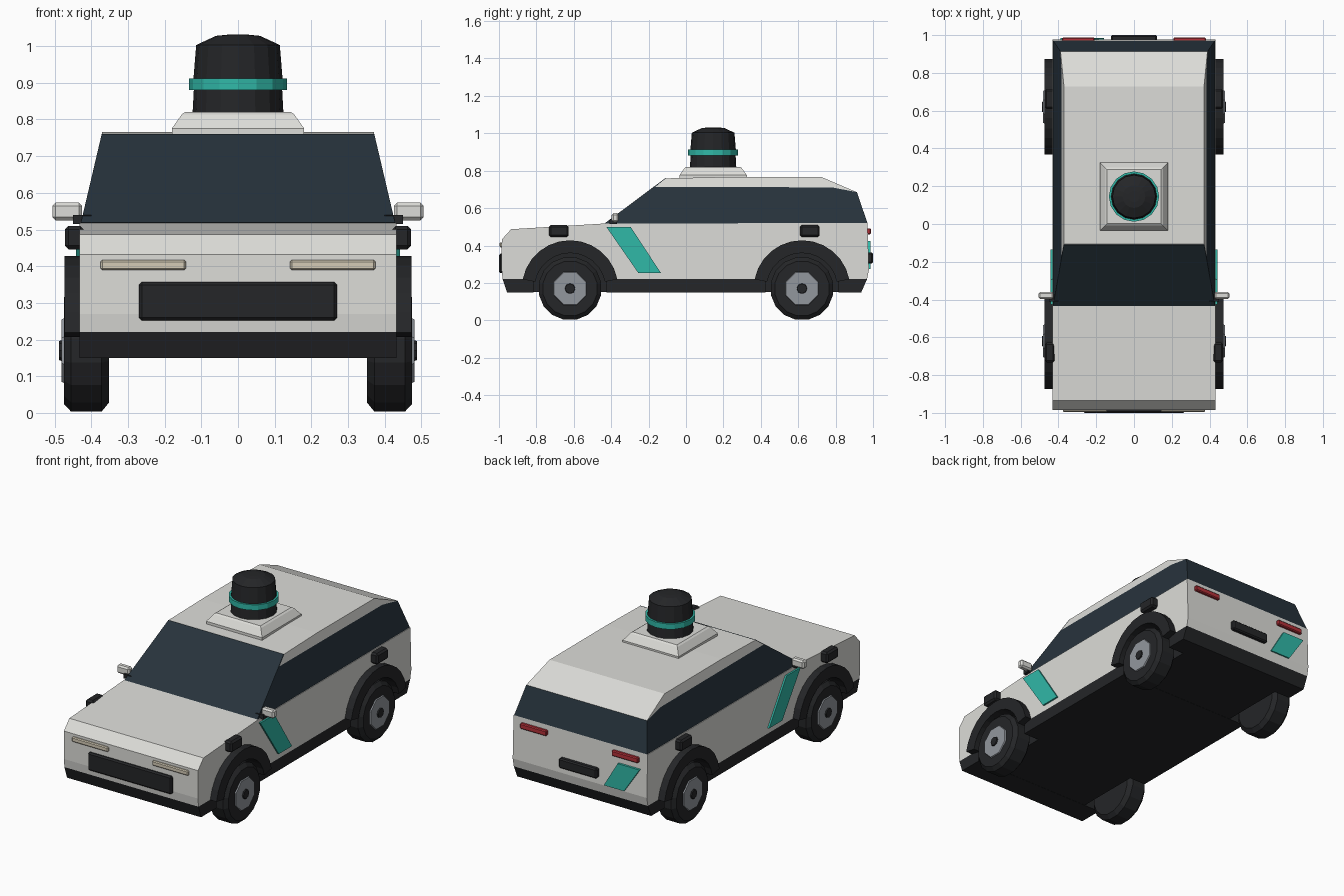
import bpy, bmesh
from math import sin, cos, pi, radians, asin
from mathutils import Vector

if "Cube" in bpy.data.objects:
    bpy.data.objects.remove(bpy.data.objects["Cube"])


def material(name, r, g, b):
    m = bpy.data.materials.new(name)
    m.diffuse_color = (r, g, b, 1)
    m.use_nodes = True
    m.node_tree.nodes["Principled BSDF"].inputs["Base Color"].default_value = m.diffuse_color
    return m


WHITE = material("off_white", .72, .72, .69)
BLACK = material("black_trim", .018, .019, .021)
GLASS = material("dark_glass", .02, .033, .045)
TEAL = material("teal", .03, .48, .39)
RED = material("red", .45, .03, .04)
CREAM = material("cream", .66, .6, .47)
RIM = material("rim_grey", .29, .31, .34)


def finish(name, bm, mat, bevel=0):
    bmesh.ops.recalc_face_normals(bm, faces=bm.faces)
    if bevel:
        bmesh.ops.bevel(bm, geom=bm.edges[:], offset=bevel, segments=1, affect='EDGES')
    me = bpy.data.meshes.new(name)
    bm.to_mesh(me)
    bm.free()
    me.materials.append(mat)
    ob = bpy.data.objects.new(name, me)
    bpy.context.collection.objects.link(ob)
    return ob


def prism(name, pts, lo, hi, mat, axis='x', bevel=0):
    """Extrude a profile ((y,z) along x, or (x,z) along y); lo/hi may depend on z."""
    bm = bmesh.new()
    rings = []
    for end in (lo, hi):
        ring = []
        for a, z in pts:
            d = end(z) if callable(end) else end
            ring.append(bm.verts.new((d, a, z) if axis == 'x' else (a, d, z)))
        rings.append(ring)
        bm.faces.new(ring)
    n = len(pts)
    for i in range(n):
        j = (i + 1) % n
        bm.faces.new((rings[0][i], rings[0][j], rings[1][j], rings[1][i]))
    return finish(name, bm, mat, bevel)


def box(name, x0, x1, y0, y1, z0, z1, mat, bevel=0):
    return prism(name, [(y0, z0), (y1, z0), (y1, z1), (y0, z1)], x0, x1, mat, bevel=bevel)


def lathe(name, profile, centre, sides, mat, axis='z', flip=1, turn=0):
    """Revolve (radius, height) pairs around the z or x axis, with capped ends."""
    bm = bmesh.new()
    rings = []
    for r, h in profile:
        ring = []
        for i in range(sides):
            a = 2 * pi * i / sides + turn
            c, s = r * cos(a), r * sin(a)
            p = Vector((c, s, h) if axis == 'z' else (h * flip, c, s))
            ring.append(bm.verts.new(p + Vector(centre)))
        rings.append(ring)
    for a, b in zip(rings, rings[1:]):
        for i in range(sides):
            j = (i + 1) % sides
            bm.faces.new((a[i], a[j], b[j], b[i]))
    bm.faces.new(rings[0])
    bm.faces.new(rings[-1])
    return finish(name, bm, mat)


def arc(cy, cz, r, a0, a1, n=12):
    return [(cy + r * cos(a0 + (a1 - a0) * i / n), cz + r * sin(a0 + (a1 - a0) * i / n))
            for i in range(n + 1)]


WY, WZ, W = .62, .17, .432      # axle position, wheel height, body half width
a = asin(.05 / .2)

# lower body with wheel openings in its profile
body = [(-.98, .22), (-.986, .27), (-.985, .432), (-.935, .487), (-.43, .518),
        (.97, .52), (.978, .27), (.968, .22)]
body += arc(WY, WZ, .2, a, pi - a) + arc(-WY, WZ, .2, a, pi - a)
prism("lower_body", body, -W, W, WHITE)

# black sill pieces between the wheels and the floor that closes the wells
sills = {"front_sill": [(-.957, .15), (-.815, .15), (-.815, .22), (-.98, .22)],
         "middle_sill": [(-.425, .15), (.425, .15), (.425, .22), (-.425, .22)],
         "rear_sill": [(.815, .15), (.937, .15), (.968, .22), (.815, .22)]}
for name, pts in sills.items():
    prism(name, pts, -W, W, BLACK)
box("underbody", -.33, .33, -.84, .84, .151, .4, BLACK)


# tapered cabin: glass band, roof and windscreen
def cabin(z):
    return .428 - (z - .52) * .235


def cabin_left(z):
    return -cabin(z)


prism("window_band", [(-.43, .518), (-.167, .713), (.78, .711), (.914, .685), (.97, .52)],
      cabin_left, cabin, GLASS)
prism("roof", [(-.167, .713), (-.107, .759), (.2, .766), (.727, .765), (.914, .685), (.78, .711)],
      cabin_left, cabin, WHITE)
prism("windscreen", [(-.434, .519), (-.111, .76), (-.105, .758), (-.428, .517)],
      cabin_left, cabin, GLASS)

for s, side in ((-1, "left"), (1, "right")):
    for e, end in ((-1, "front"), (1, "rear")):
        tag = f"{end}_{side}"
        y = e * WY
        # arch flare, which also lines the wheel well
        lo, hi = radians(11), radians(169)
        prism("arch_" + tag, arc(y, WZ, .258, lo, hi) + arc(y, WZ, .19, hi, lo),
              s * .33, s * .473, BLACK)
        # wheel
        c = (0, y, WZ)
        lathe("tyre_" + tag, [(.145, .352), (.17, .372), (.17, .455), (.148, .475), (.1, .475)],
              c, 16, BLACK, 'x', s, pi / 16)
        lathe("rim_" + tag, [(.098, .47), (.092, .481)], c, 8, RIM, 'x', s, pi / 8)
        lathe("hub_cap_" + tag, [(.03, .475), (.026, .488)], c, 8, BLACK, 'x', s)
        # side sensor pod
        py = -.68 if e < 0 else .662
        box("side_sensor_" + tag, s * .42, s * .472, py - .053, py + .053, .446, .51, BLACK, .01)
    # door mirror
    box("mirror_stem_" + side, s * .40, s * .45, -.41, -.37, .515, .54, BLACK)
    box("mirror_" + side, s * .425, s * .506, -.397, -.36, .525, .573, WHITE, .009)
    # door stripe
    prism("door_stripe_" + side, [(-.425, .498), (-.295, .498), (-.134, .253), (-.255, .253)],
          s * .425, s * .442, TEAL)
    # lamps
    box("headlamp_" + side, s * .142, s * .375, -.996, -.975, .389, .417, CREAM, .005)
    box("tail_lamp_" + side, s * .21, s * .38, .965, .988, .46, .492, RED, .005)

# front grille, rear panel and rear stripe
box("grille", -.27, .27, -1, -.97, .252, .357, BLACK, .008)
box("rear_panel", -.122, .122, .96, 1, .305, .362, BLACK, .007)
prism("rear_stripe", [(-.25, .425), (-.39, .425), (-.29, .275), (-.16, .275)], .965, .986, TEAL, 'y')

# roof sensor: square plinth, drum, teal ring and domed top
Q = 2 ** .5
SC = (0, .145, 0)
lathe("sensor_plinth", [(.18 * Q, .755), (.18 * Q, .776), (.153 * Q, .814), (.143 * Q, .821)],
      SC, 4, WHITE, turn=pi / 4)
lathe("sensor_drum", [(.124, .815), (.12, .89)], SC, 16, BLACK)
lathe("sensor_ring", [(.133, .88), (.133, .912)], SC, 16, TEAL)
lathe("sensor_dome", [(.122, .905), (.114, 1.003), (.06, 1.028), (.03, 1.031)], SC, 16, BLACK)
